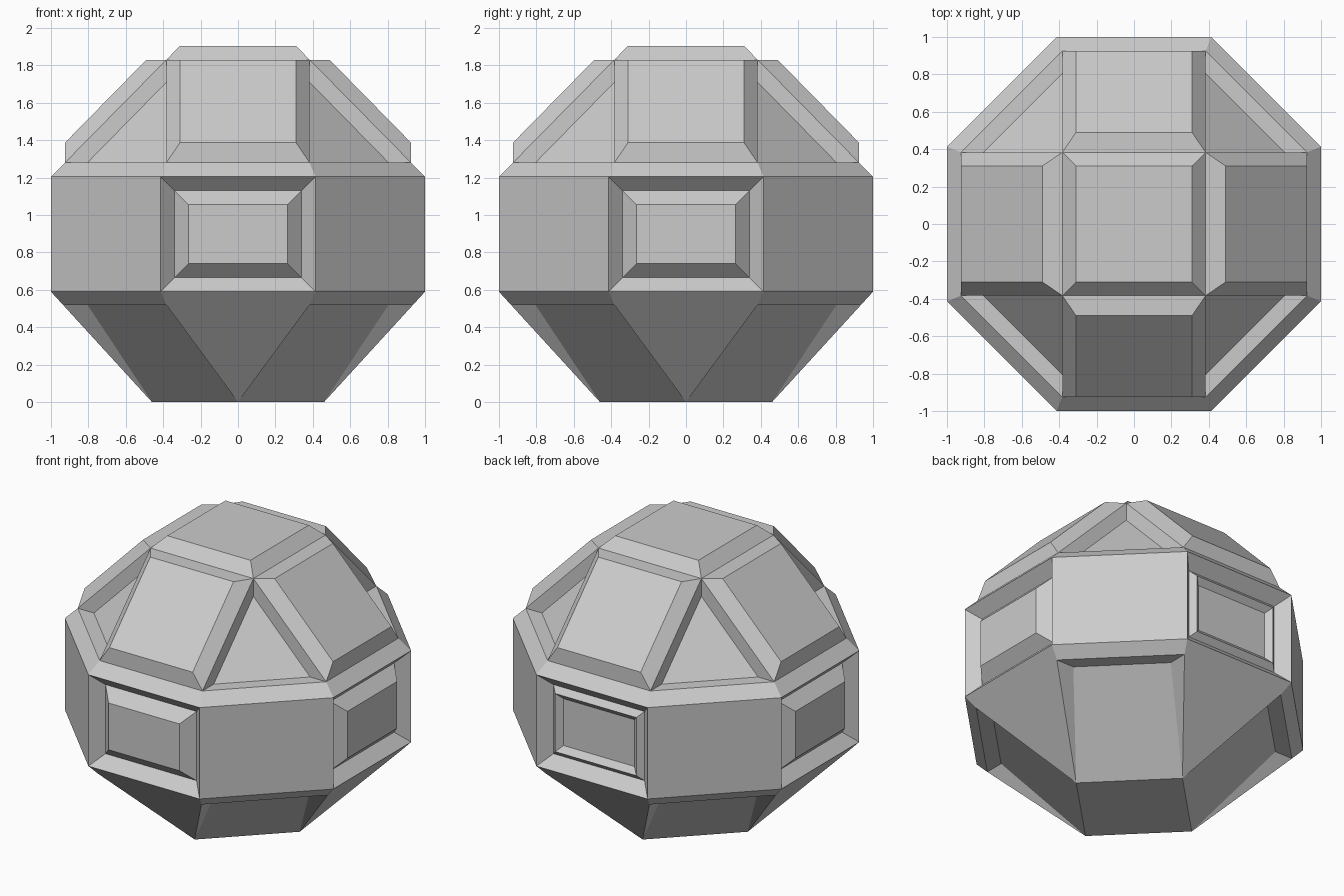
import bpy, bmesh
from mathutils import Matrix, Vector

if "Cube" in bpy.data.objects:
    bpy.data.objects.remove(bpy.data.objects["Cube"])

bm = bmesh.new()
Z0, Z1, Z2, Z3 = 0.59, 1.205, 1.28, 1.83   # band bottom/top, shoulder, crown
A, I, J, S = 0.414, 0.383, 0.31, 0.925     # half sides and shoulder apothem
LOW, TIP = 0.52, 0.46                      # lower ledge height, foot corner


def face(rot, *pts):
    bm.faces.new([bm.verts.new(rot @ Vector(p)) for p in pts])


def bridge(rot, outer, inner):
    n = len(outer)
    for i in range(n):
        j = (i + 1) % n
        face(rot, outer[i], outer[j], inner[j], inner[i])


def nested(rot, loops):
    for a, b in zip(loops, loops[1:]):
        bridge(rot, a, b)
    face(rot, *loops[-1])


def window(inset, depth):
    x, lo, hi, y = A - inset, Z0 + inset, Z1 - inset, depth - 1
    return [(-x, y, lo), (x, y, lo), (x, y, hi), (-x, y, hi)]


for k in range(4):
    r = Matrix.Rotation(k * 1.5707963267948966, 3, 'Z')

    # Middle band: flat diagonal wall and stepped window panel
    face(r, (A, -1, Z0), (1, -A, Z0), (1, -A, Z1), (A, -1, Z1))
    steps = [(0, 0), (0.075, 0.075), (0.15, 0)]
    if k == 2:  # back panel stays sunken inside a slim rim
        steps = [(0, 0), (0.075, 0.075), (0.112, 0.04), (0.15, 0.075)]
    nested(r, [window(*s) for s in steps])

    # Shoulder bevel
    face(r, (-A, -1, Z1), (A, -1, Z1), (I, -S, Z2), (-I, -S, Z2))
    face(r, (A, -1, Z1), (1, -A, Z1), (S, -I, Z2), (I, -S, Z2))

    # Raised sloping panel
    nested(r, [[(-I, -S, Z2), (I, -S, Z2), (I, -I, Z3), (-I, -I, Z3)],
               [(-J, -S, 1.387), (J, -S, 1.387), (J, -0.49, Z3), (-J, -0.49, Z3)]])

    # Sunken corner triangle
    nested(r, [[(I, -S, Z2), (S, -I, Z2), (I, -I, Z3)],
               [(I, -0.805, Z2), (0.805, -I, Z2), (I, -I, 1.71)]])

    # Crown bevel
    face(r, (-I, -I, Z3), (I, -I, Z3), (J, -J, 1.905), (-J, -J, 1.905))

    # Lower body: triangular side, diagonal lip and sunken diagonal panel
    c, d, tip = (I, -0.936, LOW), (0.936, -I, LOW), (0, -TIP, 0)
    e, f, tip2 = (I, -0.805, LOW), (0.805, -I, LOW), (TIP, 0, 0)
    face(r, (-A, -1, Z0), (-I, -0.936, LOW), tip, c, (A, -1, Z0))
    face(r, (A, -1, Z0), c, d, (1, -A, Z0))
    face(r, c, e, f, d)
    face(r, c, tip, e)
    face(r, d, f, tip2)
    face(r, e, tip, tip2, f)

# Crown top and foot
one = Matrix.Identity(3)
face(one, (-J, -J, 1.905), (J, -J, 1.905), (J, J, 1.905), (-J, J, 1.905))
face(one, (0, -TIP, 0), (-TIP, 0, 0), (0, TIP, 0), (TIP, 0, 0))

bmesh.ops.remove_doubles(bm, verts=bm.verts, dist=0.001)
bmesh.ops.recalc_face_normals(bm, faces=bm.faces)
mesh = bpy.data.meshes.new("panelled_sphere")
bm.to_mesh(mesh)
bm.free()
bpy.context.collection.objects.link(bpy.data.objects.new("panelled_sphere", mesh))
